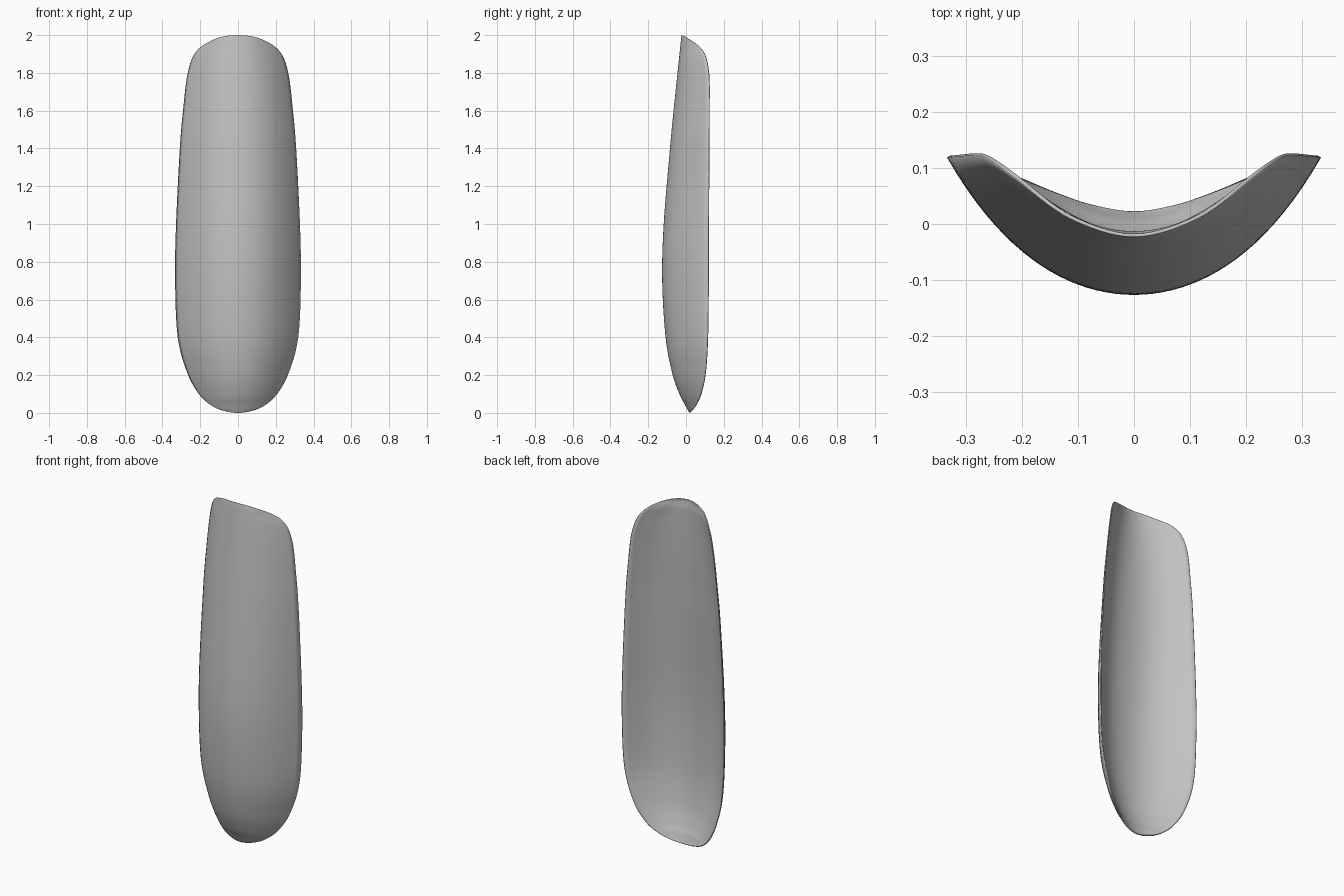
import bpy, bmesh

cube = bpy.data.objects.get("Cube")
if cube:
    bpy.data.objects.remove(cube, do_unlink=True)

# Plain grey material
grey = bpy.data.materials.new("plain grey")
grey.use_nodes = True
colour = (0.54, 0.54, 0.54, 1)
grey.diffuse_color = colour
grey.node_tree.nodes["Principled BSDF"].inputs["Base Color"].default_value = colour

# Half outline from bottom to top: half width, height, depth at middle, depth at edge
OUTLINE = [
    (0, 0, .018, .018), (.08, .012, .011, .031), (.145, .042, -.005, .053),
    (.207, .1, -.035, .079), (.268, .21, -.073, .102), (.319, .4, -.108, .114),
    (.333, .7, -.126, .118), (.328, 1, -.118, .119), (.308, 1.4, -.085, .121),
    (.291, 1.6, -.066, .122), (.266, 1.8, -.045, .119),
    (.22, 1.915, -.033, .089), (.12, 1.98, -.026, .013), (0, 2, -.023, -.023)]
STEPS, COLUMNS = 8, 40
THICKEST = .06


def smooth_path(points):
    """Run a smooth spline through the points, mirrored past both tips."""
    flip = lambda p: (-p[0],) + p[1:]
    pts = [flip(points[1])] + points + [flip(points[-2])]
    path = []
    for a, b, c, d in zip(pts, pts[1:], pts[2:], pts[3:]):
        for s in range(STEPS):
            t = s / STEPS
            path.append([q + t / 2 * (r - p + t * (2*p - 5*q + 4*r - e
                         + t * (3*(q - r) + e - p)))
                         for p, q, r, e in zip(a, b, c, d)])
    return path + [points[-1]]


def bend(x):
    """Cross-section curve that steepens towards the sides."""
    return x**2 + 2 * x**4


def wall(u, z, inset):
    """Wall thickness: thin rim and sides, padded along the middle."""
    pad = max(0, (1 - u * u)**2 * z * (2 - z))
    return .006 + .006 * min(1, 20 * max(0, inset)) + .048 * pad


# Curved guard sheet: each row bends back from the middle
bm = bmesh.new()
weights = bm.verts.layers.deform.verify()
rows = []
for width, z, middle, edge in smooth_path(OUTLINE):
    curl = (edge - middle) / bend(width) if width > 0 else 0
    row = []
    for i in range(COLUMNS + 1):
        u = 2 * i / COLUMNS - 1
        x = width * u
        vert = bm.verts.new((x, middle + curl * bend(x), z))
        inset = min(width - abs(x), z, 2 - z)
        vert[weights][0] = wall(u, z, inset) / THICKEST
        row.append(vert)
    rows.append(row)
for low, high in zip(rows, rows[1:]):
    for i in range(COLUMNS):
        bm.faces.new((low[i], low[i + 1], high[i + 1], high[i]))
bmesh.ops.remove_doubles(bm, verts=bm.verts, dist=.0001)
mesh = bpy.data.meshes.new("curved_guard")
bm.to_mesh(mesh)
bm.free()
mesh.materials.append(grey)
guard = bpy.data.objects.new("curved_guard", mesh)
bpy.context.collection.objects.link(guard)
guard.vertex_groups.new(name="thickness")

# Shell thickness, tapering to the rim
shell = guard.modifiers.new("shell", 'SOLIDIFY')
shell.thickness = THICKEST
shell.offset = -1
shell.vertex_group = "thickness"

bpy.context.view_layer.objects.active = guard
guard.select_set(True)
bpy.ops.object.shade_smooth_by_angle(angle=.9)
